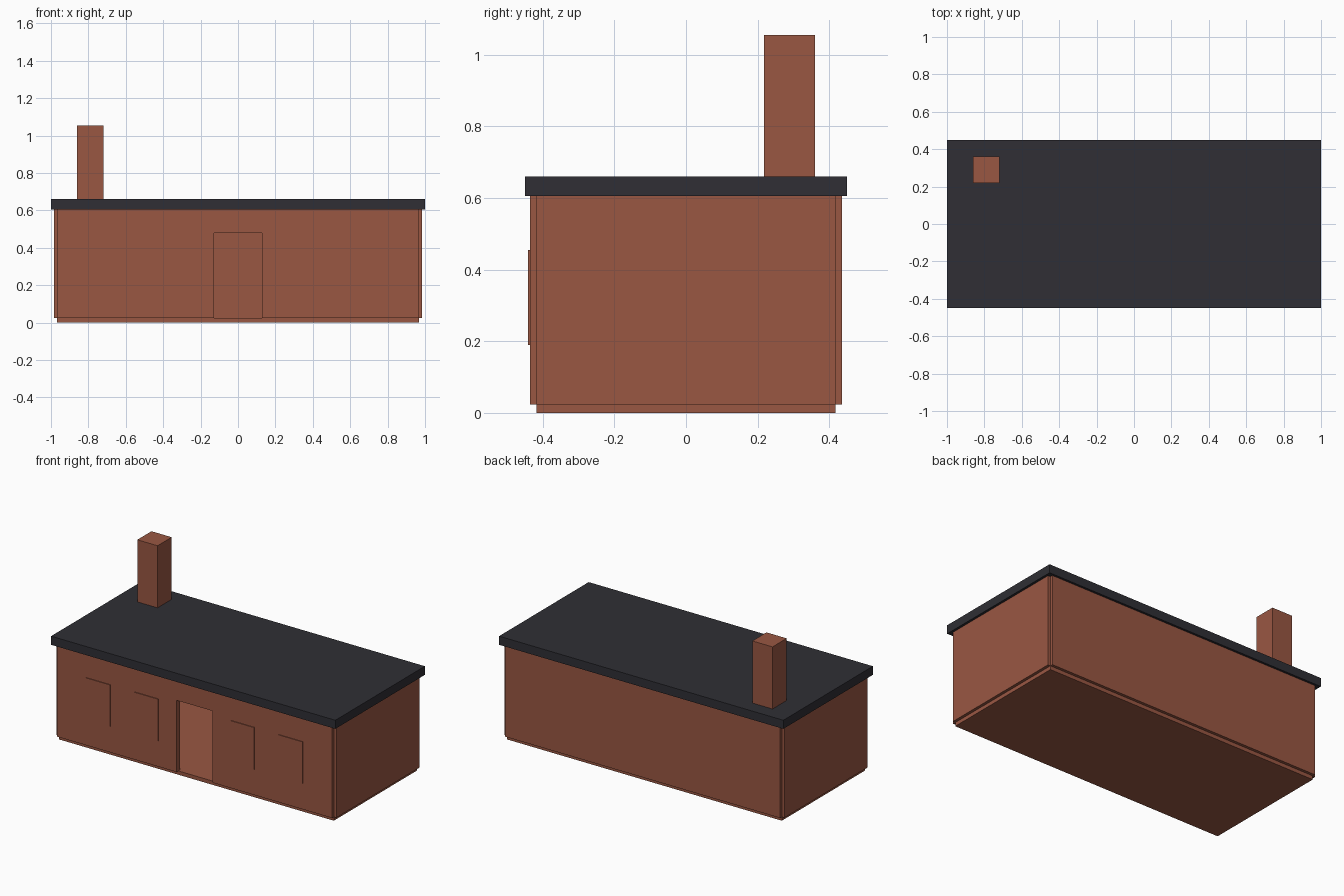
import bpy
import bmesh

if "Cube" in bpy.data.objects:
    bpy.data.objects.remove(bpy.data.objects["Cube"])


def material(name, rgb):
    m = bpy.data.materials.new(name)
    m.diffuse_color = (*rgb, 1)
    m.use_nodes = True
    m.node_tree.nodes["Principled BSDF"].inputs["Base Color"].default_value = m.diffuse_color
    return m


BRICK = material("brick", (0.32, 0.095, 0.055))
SLATE = material("slate", (0.029, 0.028, 0.035))


def finish(name, bm, mat):
    bmesh.ops.recalc_face_normals(bm, faces=bm.faces[:])
    me = bpy.data.meshes.new(name)
    bm.to_mesh(me)
    bm.free()
    me.materials.append(mat)
    ob = bpy.data.objects.new(name, me)
    bpy.context.collection.objects.link(ob)
    return ob


def box(name, lo, hi, mat=BRICK):
    bm = bmesh.new()
    bmesh.ops.create_cube(bm, size=1)
    for v in bm.verts:
        v.co = [(a + b) / 2 + c * (b - a) for a, b, c in zip(lo, hi, v.co)]
    return finish(name, bm, mat)


# Walls are centred on the edges of the floor slab
X, Y, T = 0.967, 0.418, 0.018
Z0, Z1, ROOF_TOP = 0.024, 0.605, 0.66

# Floor, back wall and side walls
box("floor", (-X, -Y, 0), (X, Y, Z0))
box("back_wall", (-X, Y - T, Z0), (X, Y + T, Z1))
for side, s in (("left", -1), ("right", 1)):
    box(side + "_wall", (s * X - T, -Y, Z0), (s * X + T, Y, Z1))

# Front wall with an open doorway
DOOR_X, DOOR_TOP = 0.127, 0.48
profile = [(-X, Z0), (-DOOR_X, Z0), (-DOOR_X, DOOR_TOP), (DOOR_X, DOOR_TOP),
           (DOOR_X, Z0), (X, Z0), (X, Z1), (-X, Z1)]
bm = bmesh.new()
face = bm.faces.new([bm.verts.new((x, -Y - T, z)) for x, z in profile])
ext = bmesh.ops.extrude_face_region(bm, geom=[face], use_keep_orig=True)
bmesh.ops.translate(bm, vec=(0, 2 * T, 0),
                    verts=[g for g in ext["geom"] if isinstance(g, bmesh.types.BMVert)])
finish("front_wall", bm, BRICK)

# Four window panels standing slightly proud of the front wall
for i, x in enumerate((-0.677, -0.338, 0.338, 0.677)):
    box(f"window_{i + 1}", (x - 0.085, -Y - 0.023, 0.19), (x + 0.085, -Y + 0.023, 0.455))

# Flat roof and chimney
box("roof", (-1, -0.45, Z1), (1, 0.45, ROOF_TOP), SLATE)
box("chimney", (-0.861, 0.218, ROOF_TOP), (-0.719, 0.36, 1.055))
